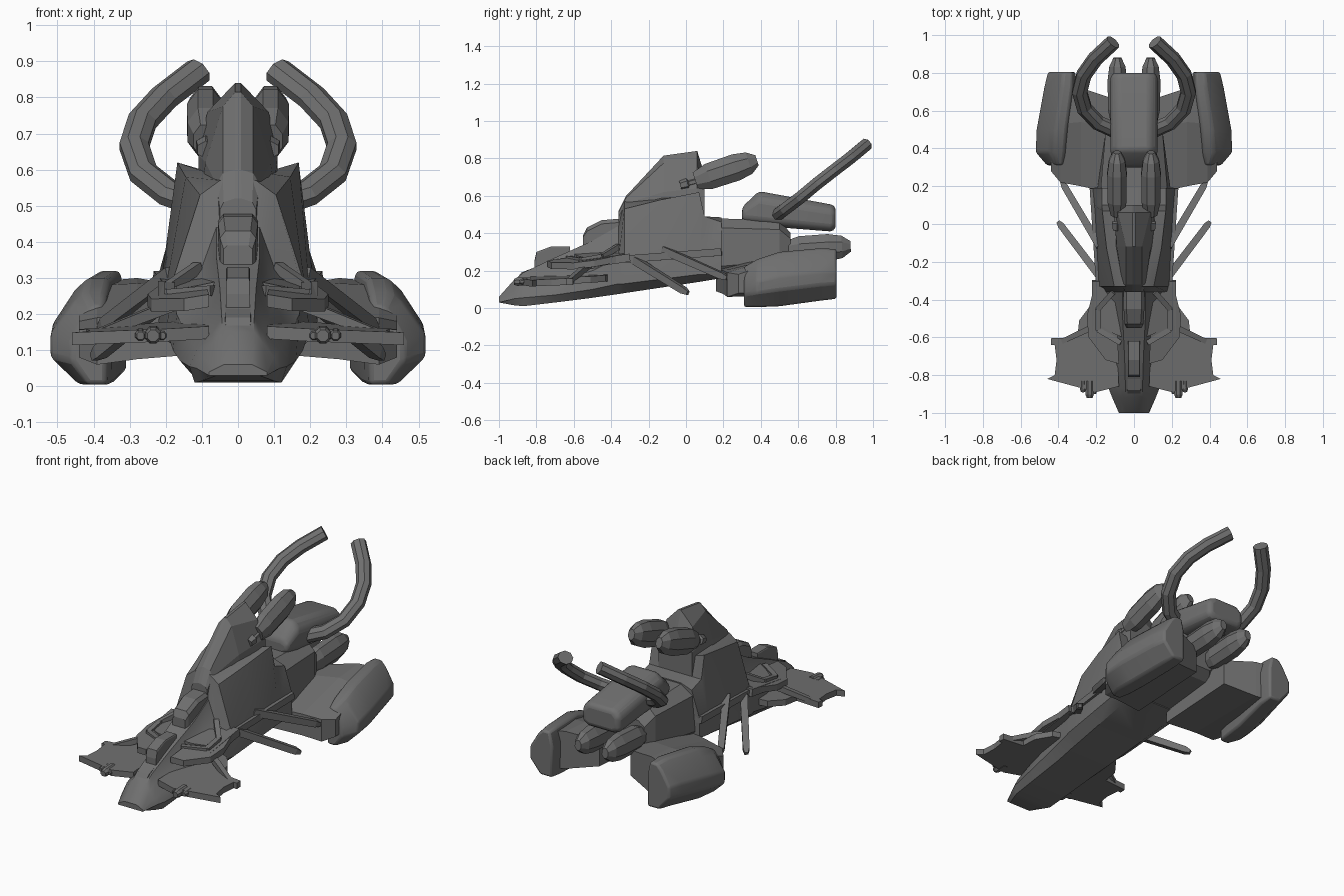
import bpy, bmesh, math
from mathutils import Vector

old = bpy.data.objects.get("Cube")
if old:
    bpy.data.objects.remove(old)

grey = bpy.data.materials.new("hull grey")
grey.use_nodes = True
grey.diffuse_color = (0.16, 0.16, 0.16, 1)
grey.node_tree.nodes["Principled BSDF"].inputs["Base Color"].default_value = (0.16, 0.16, 0.16, 1)


def finish(name, bm, mirror=False, bevel=0, segments=1, smooth=False):
    bmesh.ops.recalc_face_normals(bm, faces=bm.faces[:])
    mesh = bpy.data.meshes.new(name)
    bm.to_mesh(mesh)
    bm.free()
    mesh.materials.append(grey)
    ob = bpy.data.objects.new(name, mesh)
    bpy.context.collection.objects.link(ob)
    if bevel:
        mod = ob.modifiers.new("Bevel", "BEVEL")
        mod.width, mod.segments, mod.limit_method = bevel, segments, "ANGLE"
    if mirror:
        mod = ob.modifiers.new("Mirror", "MIRROR")
        mod.use_mirror_merge = False
    if smooth:
        bpy.ops.object.select_all(action="DESELECT")
        ob.select_set(True)
        bpy.context.view_layer.objects.active = ob
        bpy.ops.object.shade_smooth_by_angle(angle=math.radians(35))
    return ob


def loft(name, rings, **kw):
    """Skin a list of closed rings of 3D points and cap both ends."""
    bm = bmesh.new()
    rows = [[bm.verts.new(p) for p in ring] for ring in rings]
    n = len(rows[0])
    for a, b in zip(rows, rows[1:]):
        for i in range(n):
            j = (i + 1) % n
            bm.faces.new((a[i], a[j], b[j], b[i]))
    bm.faces.new(rows[0])
    bm.faces.new(rows[-1])
    return finish(name, bm, **kw)


def body(name, stations, **kw):
    """Symmetric loft along y from half sections running bottom to top."""
    rings = []
    for y, half in stations:
        rings.append([(x, y, z) for x, z in half] + [(-x, y, z) for x, z in reversed(half)])
    return loft(name, rings, **kw)


def slab(name, outline, height, thick, **kw):
    """Plan outline extruded down from a sloping height rule."""
    top = [(x, y, height(x, y)) for x, y in outline]
    return loft(name, [[(x, y, z - thick) for x, y, z in top], top], **kw)


def bar(name, a, b, stops, sides=4, flat=1.0, **kw):
    """Straight part from a to b, with (fraction, radius) stops."""
    a, b = Vector(a), Vector(b)
    d = (b - a).normalized()
    u = d.cross(Vector((0, 0, 1))).normalized()
    v = u.cross(d)
    rings = []
    for t, r in stops:
        c = a.lerp(b, t)
        angles = [2 * math.pi * (i + 0.5) / sides for i in range(sides)]
        rings.append([c + u * r * math.cos(k) + v * r * flat * math.sin(k) for k in angles])
    return loft(name, rings, **kw)


# Main hull, a wedge that widens backward from the flat nose
body("hull", [
    (-1.0, [(.06, .03), (.08, .03), (.08, .04), (.06, .05), (.04, .06)]),
    (-.92, [(.1, .015), (.115, .05), (.1, .08), (.07, .12), (.045, .15)]),
    (-.87, [(.12, .01), (.135, .055), (.115, .1), (.07, .15), (.045, .19)]),
    (-.7, [(.125, .03), (.16, .07), (.14, .14), (.085, .19), (.05, .27)]),
    (-.5, [(.13, .055), (.18, .1), (.17, .2), (.1, .25), (.06, .36)]),
    (-.36, [(.14, .075), (.19, .13), (.18, .27), (.1, .33), (.06, .44)]),
    (-.33, [(.14, .08), (.2, .13), (.185, .28), (.105, .53), (.05, .57)]),
    (-.13, [(.15, .11), (.21, .155), (.195, .3), (.145, .58), (.08, .59)]),
    (.07, [(.16, .14), (.22, .18), (.205, .32), (.168, .62), (.1, .6)]),
    (.1, [(.16, .145), (.22, .18), (.21, .31), (.17, .49), (.1, .49)]),
    (.19, [(.16, .16), (.22, .19), (.22, .31), (.17, .46), (.1, .485)]),
], smooth=True)

# Ridged tower rising from the hull
body("tower", [
    (-.36, [(.05, .43), (.05, .49), (.04, .51), (.01, .52)]),
    (-.32, [(.06, .5), (.06, .56), (.042, .59), (.008, .6)]),
    (-.12, [(.1, .55), (.09, .62), (.042, .775), (.008, .815)]),
    (.06, [(.11, .55), (.11, .64), (.085, .76), (.008, .84)]),
    (.1, [(.11, .48), (.11, .63), (.08, .67), (.008, .71)]),
])

# Rear body carrying the engines
body("rear_body", [
    (.14, [(.15, .16), (.2, .22), (.18, .43), (.1, .48)]),
    (.5, [(.12, .2), (.15, .25), (.15, .42), (.1, .47)]),
    (.56, [(.08, .24), (.12, .28), (.12, .37), (.08, .4)]),
])

# Rounded main engine
body("main_engine", [
    (.3, [(.07, .45), (.11, .48), (.11, .52), (.07, .54)]),
    (.39, [(.085, .44), (.125, .47), (.125, .58), (.085, .625)]),
    (.77, [(.085, .41), (.125, .43), (.125, .52), (.085, .555)]),
    (.8, [(.08, .42), (.115, .44), (.115, .51), (.08, .545)]),
], bevel=.02, segments=3, smooth=True)

# Side nacelles
section = [(-.06, 0), (.5, 0), (1, .3), (1, .55), (.62, .88), (.4, 1), (.05, 1), (-.08, .7)]
rings = []
for y, x0, x1, z0, z1 in [(.31, .37, .46, .005, .22), (.38, .36, .52, .005, .26), (.5, .35, .515, .01, .3),
                          (.72, .32, .475, .04, .32), (.805, .32, .455, .05, .315)]:
    rings.append([(x0 + (x1 - x0) * u, y, z0 + (z1 - z0) * v) for u, v in section])
loft("nacelle", rings, mirror=True, bevel=.012, segments=2, smooth=True)

# Thick pylon wings between body and nacelles, lofted outward
loft("pylon", [[(x, y, z) for y, z in side] for x, side in [
    (.1, [(.16, .09), (.16, .21), (.5, .27), (.66, .27), (.66, .12)]),
    (.28, [(.2, .075), (.2, .2), (.54, .285), (.72, .3), (.72, .08)]),
    (.39, [(.22, .06), (.22, .19), (.53, .28), (.75, .29), (.75, .07)]),
    (.44, [(.28, .08), (.28, .18), (.42, .23), (.6, .22), (.6, .09)]),
]], mirror=True)

# Curved horns with an eight-sided section
path = [Vector(p) for p in [(.09, .49, .5), (.19, .535, .533), (.262, .61, .59), (.288, .7, .665),
                            (.265, .79, .735), (.205, .875, .8), (.11, .963, .873)]]
normal = Vector((0, -.62, .79))
rings = []
for i, p in enumerate(path):
    t = (path[min(i + 1, len(path) - 1)] - path[max(i - 1, 0)]).normalized()
    side = t.cross(normal).normalized()
    rings.append([p + side * .043 * math.cos(k * math.pi / 4 + .39) + normal * .036 * math.sin(k * math.pi / 4 + .39)
                  for k in range(8)])
loft("horn", rings, mirror=True)

# Upper and lower pairs of pods with thin nozzles
pod = [(0, .036), (.22, .054), (.66, .056), (.87, .046), (1, .022)]
for name, x, a, b in [("upper_pod", .09, (.05, .68), (.38, .79)), ("lower_pod", .088, (.53, .31), (.88, .33))]:
    bar(name, (x, *a), (x, *b), pod, sides=8, flat=1.4, mirror=True)
    bar(name + "_nozzle", (x, a[0] - .08, a[1] - .025), (x, a[0] + .05, a[1] + .01),
        [(0, .025), (.3, .03), (.35, .018), (1, .02)], sides=6, mirror=True)

# Swept side struts
strut = [(0, .029), (.92, .025), (1, .014)]
bar("front_strut", (.18, -.28, .26), (.4, .01, .08), strut, mirror=True)
bar("rear_strut", (.18, -.12, .31), (.38, .22, .16), strut, mirror=True)

# Stepped front wings
slab("front_wing", [(.08, -.86), (.2, -.89), (.46, -.82), (.42, -.8), (.41, -.72), (.42, -.64), (.44, -.64),
                    (.44, -.605), (.3, -.6), (.29, -.51), (.23, -.43), (.1, -.4)],
     lambda x, y: .17 - .05 * x + .04 * (y + .87), .035, mirror=True)
slab("wing_upper_plate", [(.08, -.74), (.15, -.72), (.24, -.6), (.25, -.49), (.21, -.33), (.1, -.33)],
     lambda x, y: .265 - .2 * x + .14 * (y + .78), .035, mirror=True)
slab("wing_deck_block", [(.06, -.6), (.11, -.58), (.17, -.54), (.17, -.45), (.15, -.36), (.06, -.36)],
     lambda x, y: .305 - .25 * x + .1 * (y + .6), .06, mirror=True)
bar("wing_brace", (.12, -.5, .25), (.4, -.63, .14), [(0, .025), (1, .018)], mirror=True)
bar("wing_fairing", (.2, -.6, .225), (.2, -.3, .27), [(0, .018), (.1, .03), (1, .03)], mirror=True)

# Raised collar bars around the cockpit
collar = [(.07, -.63, .265), (.19, -.56, .255), (.19, -.45, .275), (.11, -.36, .33)]
for a, b in zip(collar, collar[1:]):
    bar("collar_bar", a, b, [(0, .02), (1, .02)], mirror=True)

# Wing guns
for x, r, front in [(.21, .014, -.9), (.235, .024, -.92), (.27, .016, -.89)]:
    bar("wing_gun", (x, front, .14), (x, -.83, .145), [(0, r * .7), (.2, r), (1, r)], sides=8, mirror=True)

# Cockpit boxes and nose lip
body("front_cockpit", [(-.81, [(.033, .18), (.033, .25), (.03, .255)]), (-.8, [(.033, .19), (.033, .29), (.03, .3)]),
                       (-.72, [(.033, .22), (.033, .325), (.03, .33)]), (-.62, [(.033, .25), (.033, .325), (.03, .33)])])
body("rear_cockpit", [(-.55, [(.04, .33), (.04, .38), (.03, .39)]), (-.53, [(.05, .33), (.05, .41), (.035, .43)]),
                      (-.45, [(.055, .35), (.055, .45), (.04, .47)]), (-.33, [(.055, .4), (.055, .46), (.04, .48)])])
body("nose_ridge", [(-.95, [(.03, .09), (.03, .1)]), (-.88, [(.04, .15), (.035, .19)]), (-.6, [(.04, .24), (.035, .3)])])

# Armour rail along the hull side
bar("side_rail", (.18, -.34, .26), (.215, .19, .3), [(0, .018), (.05, .028), (1, .028)], mirror=True)
